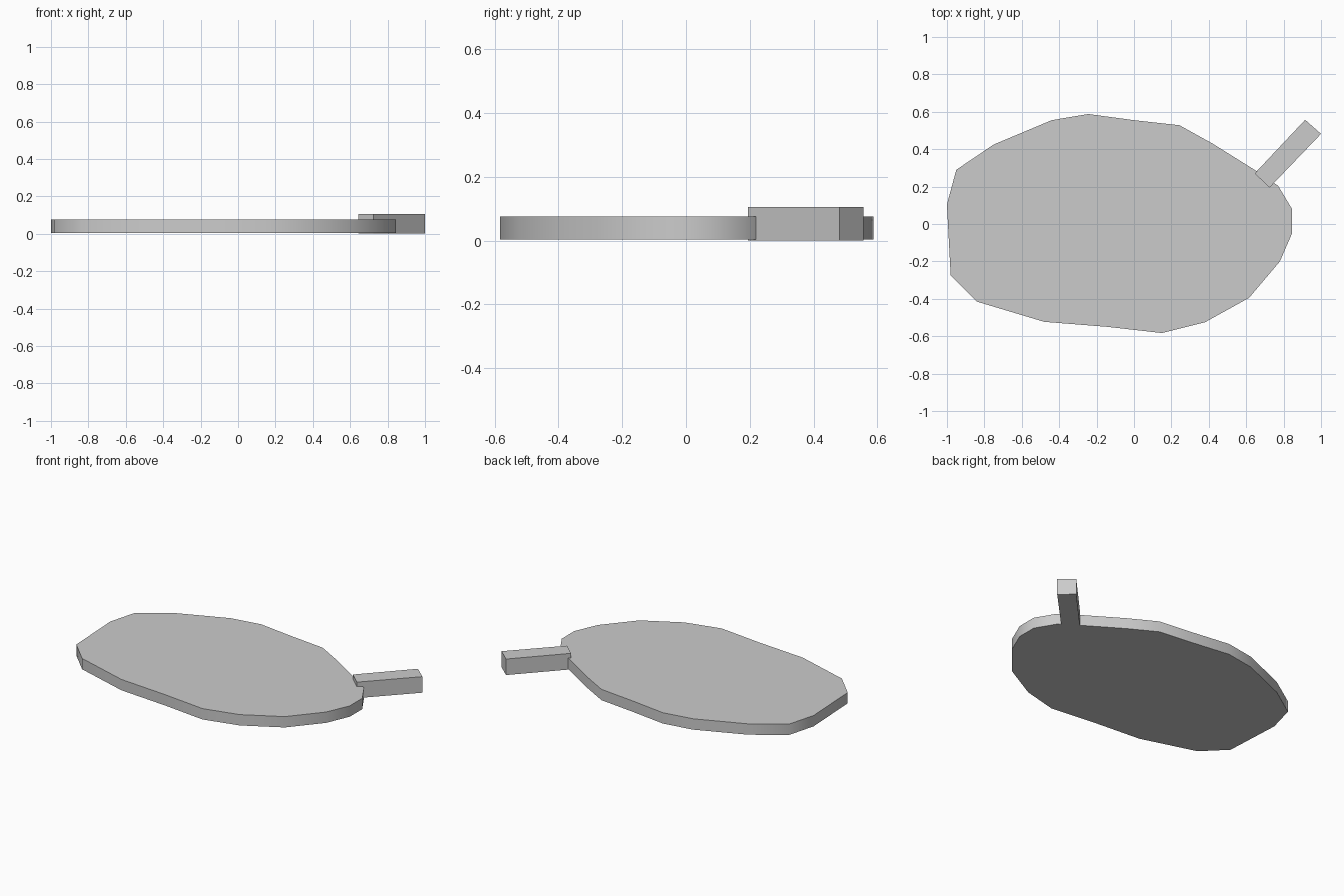
import bpy, bmesh, math

if "Cube" in bpy.data.objects:
    bpy.data.objects.remove(bpy.data.objects["Cube"])


def slab(name, outline, z0, z1, smooth=False):
    """Extrude a closed counter-clockwise outline from z0 up to z1."""
    bm = bmesh.new()
    base = bm.faces.new([bm.verts.new((x, y, z0)) for x, y in outline])
    top = bmesh.ops.extrude_face_region(bm, geom=[base], use_keep_orig=True)["geom"]
    bmesh.ops.translate(bm, vec=(0, 0, z1 - z0),
                        verts=[v for v in top if isinstance(v, bmesh.types.BMVert)])
    bmesh.ops.recalc_face_normals(bm, faces=bm.faces)
    mesh = bpy.data.meshes.new(name)
    bm.to_mesh(mesh)
    bm.free()
    obj = bpy.data.objects.new(name, mesh)
    bpy.context.collection.objects.link(obj)
    if smooth:
        bpy.ops.object.select_all(action='DESELECT')
        obj.select_set(True)
        bpy.context.view_layer.objects.active = obj
        bpy.ops.object.shade_smooth_by_angle(angle=math.radians(60))
    return obj


# Irregular oval plate
plate_outline = [
    (-1.0, 0.105), (-0.98, -0.275), (-0.84, -0.415), (-0.48, -0.523),
    (-0.14, -0.55), (0.15, -0.583), (0.38, -0.525), (0.615, -0.395),
    (0.78, -0.2), (0.845, -0.05), (0.845, 0.08), (0.77, 0.205),
    (0.66, 0.28), (0.42, 0.43), (0.243, 0.528), (0.0, 0.555),
    (-0.245, 0.588), (-0.44, 0.555), (-0.75, 0.425), (-0.95, 0.29),
]
slab("plate", plate_outline, 0.004, 0.075, smooth=True)

# Diagonal bar handle, slightly taller than the plate
slab("handle", [(0.725, 0.195), (1.0, 0.482), (0.915, 0.557), (0.645, 0.27)],
     0.0, 0.105)
